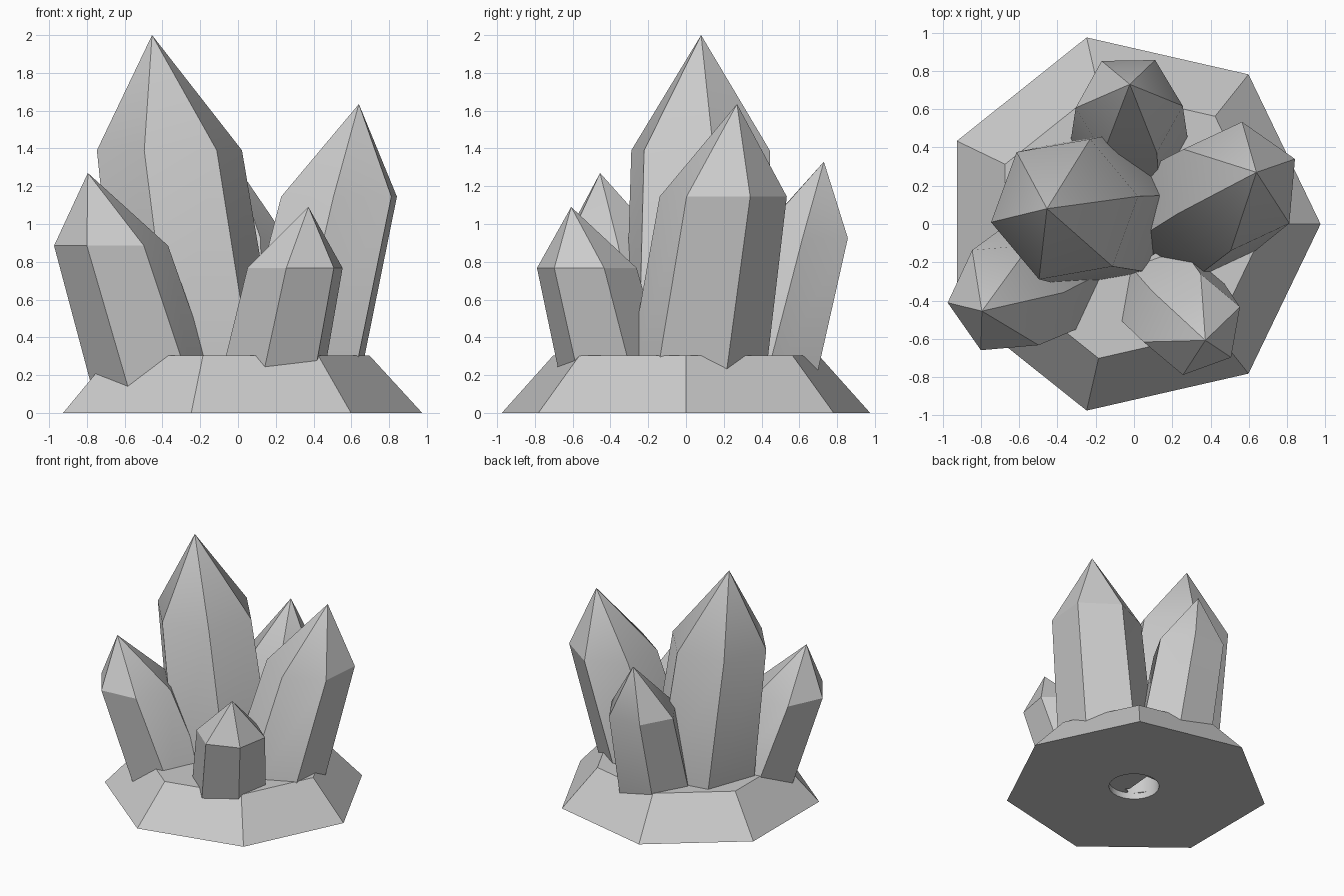
import bpy, bmesh
from math import cos, sin, pi, radians
from mathutils import Vector

cube = bpy.data.objects.get("Cube")
if cube:
    bpy.data.objects.remove(cube, do_unlink=True)

# Single stone colour
stone = bpy.data.materials.new("pale_grey_stone")
stone.use_nodes = True
grey = (0.6, 0.6, 0.6, 1.0)
stone.diffuse_color = grey
stone.node_tree.nodes["Principled BSDF"].inputs["Base Color"].default_value = grey


def finish(bm, name):
    bmesh.ops.recalc_face_normals(bm, faces=bm.faces)
    mesh = bpy.data.meshes.new(name)
    bm.to_mesh(mesh)
    bm.free()
    mesh.materials.append(stone)
    obj = bpy.data.objects.new(name, mesh)
    bpy.context.collection.objects.link(obj)
    bpy.ops.object.select_all(action="DESELECT")
    obj.select_set(True)
    bpy.context.view_layer.objects.active = obj
    bpy.ops.object.shade_smooth_by_angle(angle=radians(30))
    return obj


def ring(bm, sides, radius, centre, turn=0.0):
    """Horizontal loop of vertices."""
    verts = []
    for i in range(sides):
        a = radians(turn) + 2 * pi * i / sides
        verts.append(bm.verts.new(Vector(centre) + Vector((cos(a), sin(a), 0)) * radius))
    return verts


def walls(bm, low, high):
    n = len(low)
    for i in range(n):
        j = (i + 1) % n
        bm.faces.new((low[i], low[j], high[j], high[i]))


def loop_edges(bm, verts):
    return [bm.edges.get((v, verts[i - 1])) for i, v in enumerate(verts)]


def crystal(name, tip, shoulder, radius, turn, lean, flare, foot):
    """Leaning six-sided prism, wider at the foot, with a pointed cap."""
    bm = bmesh.new()
    drop = shoulder[2] - foot
    base = (shoulder[0] - lean[0] * drop, shoulder[1] - lean[1] * drop, foot)
    low = ring(bm, 6, radius * (1 + flare * drop), base, turn)
    high = ring(bm, 6, radius, shoulder, turn)
    walls(bm, low, high)
    bm.faces.new(low)
    point = bm.verts.new(tip)
    for i in range(6):
        bm.faces.new((high[i - 1], high[i], point))
    return finish(bm, name)


# Seven-sided rock base with a round hole through the middle
bm = bmesh.new()
mid = -0.025
outer = [ring(bm, 7, r, (mid, 0, z)) for r, z in ((1.0, 0), (0.72, 0.305))]
hole = [ring(bm, 28, 0.19, (0, 0, z)) for z in (0, 0.305)]
walls(bm, *outer)
walls(bm, *hole)
for a, b in zip(outer, hole):
    bmesh.ops.triangle_fill(bm, use_beauty=True,
                            edges=loop_edges(bm, a) + loop_edges(bm, b))
finish(bm, "rock_base")

# Crystals: tip, shoulder centre, radius, turn, lean, flare, foot height
crystal("tall_crystal", (-0.455, 0.08, 2.0), (-0.363, 0.077, 1.39),
        0.39, 10, (-0.137, 0), 0.085, 0.2)
crystal("left_crystal", (0.64, 0.27, 1.635), (0.535, 0.197, 1.145),
        0.338, 25, (0.23, 0.148), 0.09, 0.05)
crystal("back_crystal", (-0.022, 0.73, 1.33), (-0.025, 0.612, 0.925),
        0.28, 1, (0, 0.26), 0.14, 0.05)
crystal("right_crystal", (-0.795, -0.455, 1.27), (-0.672, -0.385, 0.885),
        0.303, 5, (-0.309, -0.175), 0.14, 0.05)
crystal("front_crystal", (0.373, -0.608, 1.09), (0.302, -0.525, 0.767),
        0.268, 20, (0.21, -0.247), 0.14, 0.05)
